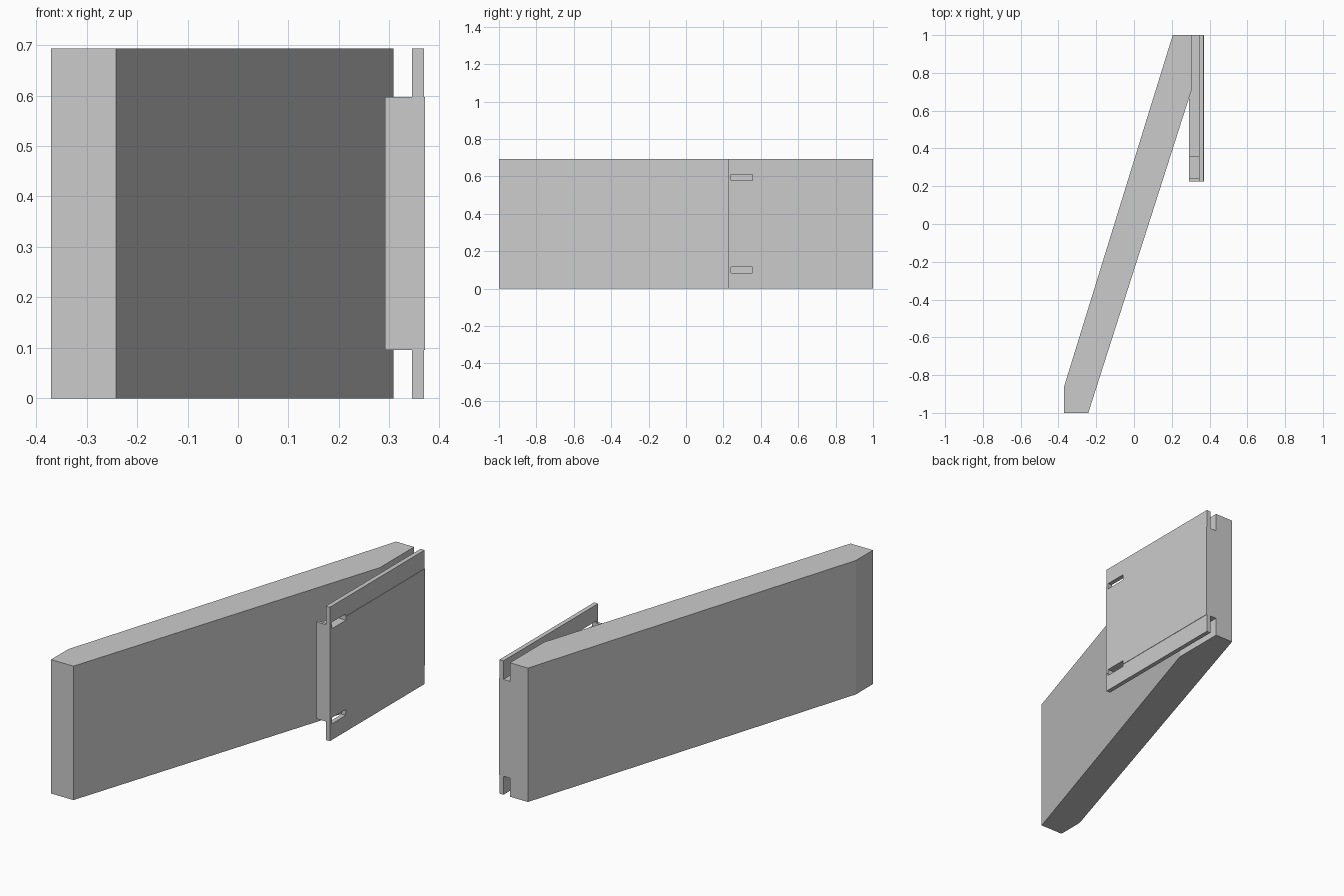
import bpy
import bmesh
from mathutils import Vector

cube = bpy.data.objects.get("Cube")
if cube:
    bpy.data.objects.remove(cube, do_unlink=True)

HEIGHT = 0.693

grey = bpy.data.materials.new("plain_grey")
grey.use_nodes = True
grey.diffuse_color = (0.6, 0.6, 0.6, 1)
grey.node_tree.nodes["Principled BSDF"].inputs["Base Color"].default_value = (0.6, 0.6, 0.6, 1)


def prism(name, points, direction):
    """Extrude a closed outline along a direction."""
    bm = bmesh.new()
    face = bm.faces.new([bm.verts.new(p) for p in points])
    result = bmesh.ops.extrude_face_region(bm, geom=[face])
    verts = [v for v in result["geom"] if isinstance(v, bmesh.types.BMVert)]
    bmesh.ops.translate(bm, verts=verts, vec=Vector(direction))
    bmesh.ops.recalc_face_normals(bm, faces=bm.faces)
    mesh = bpy.data.meshes.new(name)
    bm.to_mesh(mesh)
    bm.free()
    mesh.materials.append(grey)
    obj = bpy.data.objects.new(name, mesh)
    bpy.context.collection.objects.link(obj)
    return obj


def cut(target, cutter):
    """Subtract one solid from another and keep the result as mesh."""
    mod = target.modifiers.new("cut", "BOOLEAN")
    mod.operation = "DIFFERENCE"
    mod.solver = "EXACT"
    mod.object = cutter
    bpy.context.view_layer.objects.active = target
    bpy.ops.object.modifier_apply(modifier=mod.name)


# Slanted board with both ends trimmed square
outline = [(-0.37, -1), (-0.242, -1), (0.308, 0.72),
           (0.308, 1), (0.205, 1), (-0.37, -0.86)]
board = prism("slanted_board", [(x, y, 0) for x, y in outline], (0, 0, HEIGHT))

# Side plate with its thicker middle spacer, as one cross-section
lower = [(0.291, 0.096), (0.345, 0.096), (0.345, 0), (0.368, 0),
         (0.368, 0.096), (0.37, 0.096)]
section = lower + [(x, HEIGHT - z) for x, z in reversed(lower)]
plate = prism("side_plate", [(x, 0.225, z) for x, z in section], (0, 0.775, 0))

# Seat the spacer against the board
cut(plate, board)

# Two through slots near the front edge of the plate
for z in (0.1, HEIGHT - 0.1):
    corners = [(0.24, z - 0.016), (0.355, z - 0.016),
               (0.355, z + 0.016), (0.24, z + 0.016)]
    cutter = prism("slot_cutter", [(0.27, y, h) for y, h in corners], (0.13, 0, 0))
    cutter.hide_render = True
    cut(plate, cutter)
    bpy.data.objects.remove(cutter, do_unlink=True)
